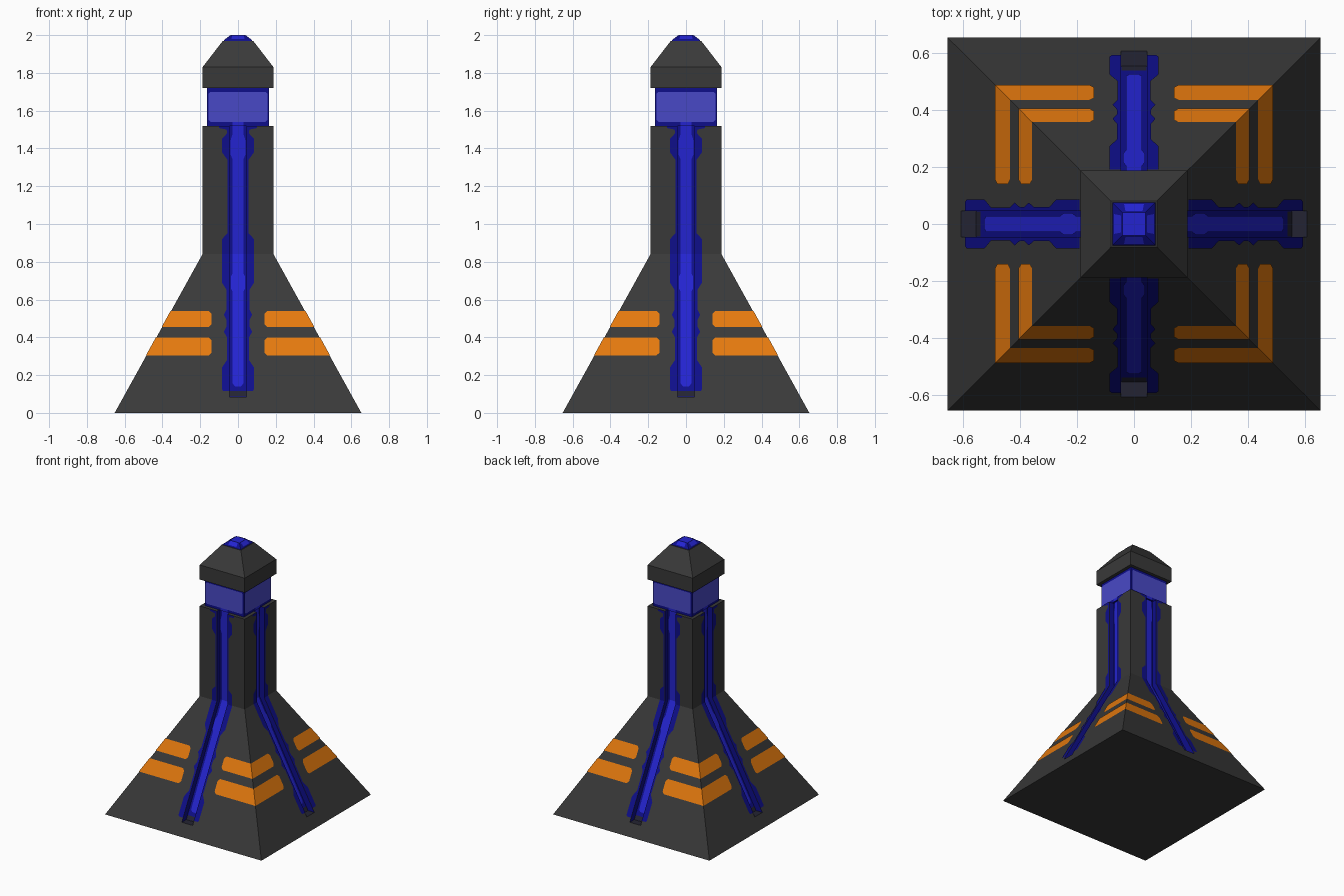
import bpy, bmesh, math
from mathutils import Matrix, Vector

if "Cube" in bpy.data.objects:
    bpy.data.objects.remove(bpy.data.objects["Cube"])


def srgb(r, g, b):
    lin = [(c / 255 / 12.92) if c < 11 else ((c / 255 + 0.055) / 1.055) ** 2.4 for c in (r, g, b)]
    return (*lin, 1.0)


def material(name, *rgb):
    m = bpy.data.materials.new(name)
    m.diffuse_color = srgb(*rgb)
    m.use_nodes = True
    m.node_tree.nodes["Principled BSDF"].inputs["Base Color"].default_value = m.diffuse_color
    return m


STONE = material("charcoal", 57, 57, 57)
NAVY = material("navy", 14, 14, 138)
BLUE = material("bright blue", 36, 36, 208)
PANEL = material("pale violet blue", 73, 73, 198)
ORANGE = material("orange", 228, 121, 14)
SLATE = material("slate", 36, 36, 50)

BASE, COL, Z_FOOT, Z_BEND, Z_TOP = 0.653, 0.188, 0.085, 0.84, 1.52
SLOT = 0.045                      # half width of the channels


def half(z):
    """Half width of the tower wall at height z."""
    return max(COL, BASE - (BASE - COL) * z / Z_BEND)


def floor_half(z):
    """Distance of the channel floor from the axis at height z."""
    return half(z) - 0.04 - 0.015 * max(0, 1 - z / Z_BEND)


def make(name, front_faces, mats, single_faces=(), solid=False):
    """Repeat the front side's faces on all four sides."""
    bm = bmesh.new()
    for k in range(4):
        rot = Matrix.Rotation(k * math.pi / 2, 3, 'Z')
        for pts, mi in front_faces:
            f = bm.faces.new([bm.verts.new(rot @ Vector(p)) for p in pts])
            f.material_index = mi
    for pts, mi in single_faces:
        bm.faces.new([bm.verts.new(p) for p in pts]).material_index = mi
    bmesh.ops.remove_doubles(bm, verts=bm.verts, dist=1e-5)
    if solid:
        bmesh.ops.recalc_face_normals(bm, faces=bm.faces)
    me = bpy.data.meshes.new(name)
    bm.to_mesh(me)
    bm.free()
    for m in mats:
        me.materials.append(m)
    ob = bpy.data.objects.new(name, me)
    bpy.context.collection.objects.link(ob)
    return ob


def square(h, z):
    return [(-h, -h, z), (h, -h, z), (h, h, z), (-h, h, z)]


def square_stack(name, rows, mats, top=0, side=0):
    """Solid made of stacked square sections (half width, height)."""
    sides = [([(-a, -a, z), (a, -a, z), (b, -b, w), (-b, -b, w)], side)
             for (a, z), (b, w) in zip(rows, rows[1:])]
    caps = [(square(*rows[0]), side), (square(*rows[-1]), top)]
    return make(name, sides, mats, caps, solid=True)


def strip(profile, depth, lift, inner=None):
    """Painted band following a wall, from (height, half width) points."""
    faces = []
    for (z0, a), (z1, b) in zip(profile, profile[1:]):
        y0, y1 = -depth(z0) - lift, -depth(z1) - lift
        if inner is None:
            faces.append(([(-a, y0, z0), (a, y0, z0), (b, y1, z1), (-b, y1, z1)], 0))
        else:
            i = inner
            faces.append(([(i, y0, z0), (a, y0, z0), (b, y1, z1), (i, y1, z1)], 0))
            faces.append(([(-a, y0, z0), (-i, y0, z0), (-i, y1, z1), (-b, y1, z1)], 0))
    return faces


# tower body: flared base and column with a recessed channel on each side
def wall(x, z):
    return (x, -half(z), z)


def floor(x, z):
    return (x, -floor_half(z), z)


s, h0, h1 = SLOT, BASE, half(Z_FOOT)
body = [([wall(-h0, 0), wall(h0, 0), wall(h1, Z_FOOT), wall(s, Z_FOOT),
          wall(-s, Z_FOOT), wall(-h1, Z_FOOT)], 0),
        ([wall(-s, Z_FOOT), wall(s, Z_FOOT), floor(s, Z_FOOT), floor(-s, Z_FOOT)], 2),
        ([wall(-COL, Z_TOP), wall(-s, Z_TOP), floor(-s, Z_TOP), floor(s, Z_TOP),
          wall(s, Z_TOP), wall(COL, Z_TOP), (0, 0, Z_TOP)], 0)]
for z0, z1 in ((Z_FOOT, Z_BEND), (Z_BEND, Z_TOP)):
    body.append(([floor(-s, z0), floor(s, z0), floor(s, z1), floor(-s, z1)], 1))
    for d in (-1, 1):
        body.append(([wall(d * s, z0), wall(d * half(z0), z0),
                      wall(d * half(z1), z1), wall(d * s, z1)], 0))
        body.append(([wall(d * s, z0), wall(d * s, z1), floor(d * s, z1), floor(d * s, z0)], 1))
make("tower_body", body, [STONE, NAVY, SLATE], [(square(BASE, 0), 0)], solid=True)

# dark foot of each channel
make("channel_foot", strip([(0.086, 0.044), (0.115, 0.044)], floor_half, 0.002), [SLATE])

# bright strip along each channel floor
make("channel_light", strip(
    [(0.14, 0.015), (0.155, 0.028), (0.64, 0.028), (0.66, 0.038), (0.72, 0.038),
     (0.74, 0.028), (Z_BEND, 0.028), (1.34, 0.028), (1.37, 0.04), (1.44, 0.04),
     (1.48, 0.028), (Z_TOP, 0.028)], floor_half, 0.003), [BLUE])

# navy border painted beside each channel
make("channel_border", strip(
    [(0.115, 0.078), (0.125, 0.085), (0.20, 0.085), (0.24, 0.085), (0.28, 0.058),
     (0.40, 0.058), (0.43, 0.075), (0.46, 0.06), (0.49, 0.06), (0.52, 0.075),
     (0.55, 0.06), (0.65, 0.06), (0.69, 0.085), (Z_BEND, 0.085), (0.92, 0.085),
     (0.95, 0.056), (1.34, 0.056), (1.38, 0.085), (1.45, 0.085), (1.48, 0.058),
     (1.50, 0.06), (1.508, 0.10), (Z_TOP, 0.10)], half, 0.003, inner=SLOT), [NAVY])

# orange stripes wrapping the base corners
stripes = []
for z0, z1 in ((0.305, 0.40), (0.455, 0.54)):
    c, e = 0.015, 0.003
    right = [(0.14 + c, z0), (half(z0) + e, z0), (half(z1) + e, z1),
             (0.14 + c, z1), (0.14, z1 - c), (0.14, z0 + c)]
    pts = [(x, -half(z) - e, z) for x, z in right]
    stripes.append((pts, 0))
    stripes.append(([(-x, y, z) for x, y, z in reversed(pts)], 0))
make("corner_stripes", stripes, [ORANGE])

# lantern block with a glowing panel on each side
square_stack("lantern_block", [(0.163, Z_TOP), (0.163, 1.72)], [NAVY])
make("lantern_panels", strip(
    [(1.54, 0.145), (1.55, 0.155), (1.69, 0.155), (1.70, 0.145)],
    lambda z: 0.163, 0.003), [PANEL])
make("lantern_link", strip([(Z_TOP, 0.028), (1.54, 0.028)], lambda z: 0.163, 0.003), [BLUE])

# roof cap and the beacon on its tip
square_stack("roof_cap", [(COL, 1.72), (COL, 1.83), (0.08, 1.97)], [STONE])
square_stack("beacon", [(0.076, 1.968), (0.072, 1.976), (0.04, 2.0)], [NAVY, BLUE], top=1)
make("beacon_lights", [([(-0.035, -0.0705, 1.98), (0.035, -0.0705, 1.98),
                         (0.03, -0.045, 1.999), (-0.03, -0.045, 1.999)], 0)], [BLUE])
